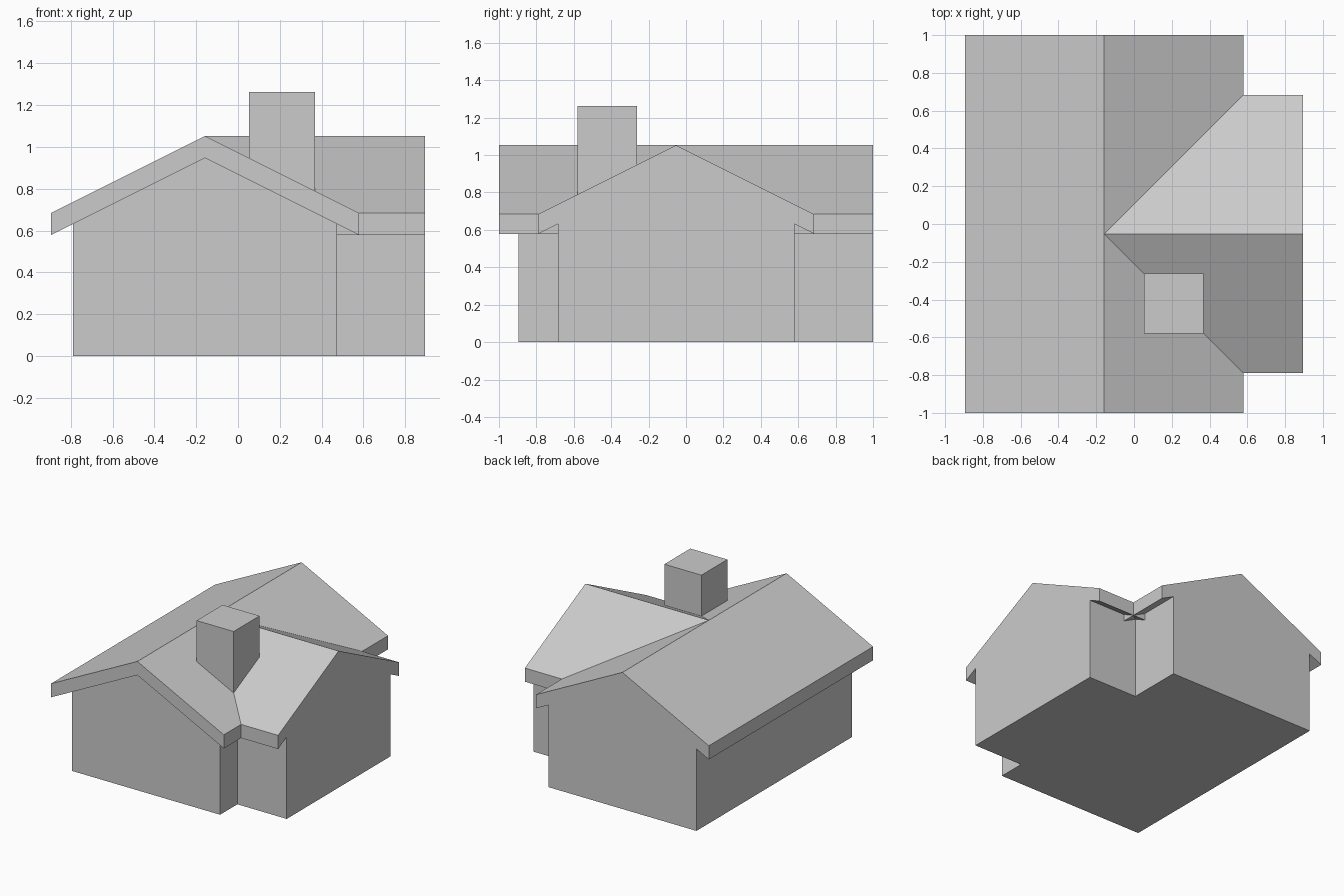
import bpy, bmesh, math
from mathutils import Vector

if "Cube" in bpy.data.objects:
    bpy.data.objects.remove(bpy.data.objects["Cube"])

U = 1 / 19  # building grid unit


def prism(name, profile, start, end, place):
    """Extrude a closed (across, up) profile from start to end along the ridge."""
    bm = bmesh.new()
    face = bm.faces.new([bm.verts.new(Vector(place(a, start, z)) * U) for a, z in profile])
    step = (Vector(place(0, end, 0)) - Vector(place(0, start, 0))) * U
    ext = bmesh.ops.extrude_face_region(bm, geom=[face], use_keep_orig=True)
    moved = [v for v in ext["geom"] if isinstance(v, bmesh.types.BMVert)]
    bmesh.ops.translate(bm, verts=moved, vec=step)
    bmesh.ops.recalc_face_normals(bm, faces=bm.faces)
    mesh = bpy.data.meshes.new(name)
    bm.to_mesh(mesh)
    bm.free()
    obj = bpy.data.objects.new(name, mesh)
    bpy.context.collection.objects.link(obj)
    return obj


def mirrored(half):
    """Complete a profile running from apex to apex by mirroring it."""
    return half + [(-a, z) for a, z in reversed(half) if a]


# Shared gable cross-sections
wall_profile = mirrored([(0, 19), (12, 13), (12, 0)])
roof_profile = mirrored([(0, 20), (14, 13), (14, 11), (0, 18)])


def along_y(a, t, z):
    return (a - 3, t, z)


def along_x(a, t, z):
    return (t, a - 1, z)


# Main block, with a roof overhang at the front
house = prism("house", wall_profile, -17, 19, along_y)
parts = [
    prism("main_roof", roof_profile, -19, 19, along_y),
    # Cross wing on the right
    prism("wing_walls", wall_profile, -3, 17, along_x),
    prism("wing_roof", roof_profile, -3, 17, along_x),
    # Square chimney standing in the valley
    prism("chimney", mirrored([(3, 24), (3, 12)]), -11, -5,
          lambda a, t, z: (a + 4, t, z)),
]

# Fuse the parts into one clean shell
bpy.context.view_layer.objects.active = house
for part in parts:
    mod = house.modifiers.new("join_" + part.name, "BOOLEAN")
    mod.operation = "UNION"
    mod.solver = "EXACT"
    mod.object = part
    bpy.ops.object.modifier_apply(modifier=mod.name)
    bpy.data.objects.remove(part)

# Merge coplanar faces
bm = bmesh.new()
bm.from_mesh(house.data)
bmesh.ops.remove_doubles(bm, verts=bm.verts, dist=1e-5)
bmesh.ops.dissolve_limit(bm, angle_limit=math.radians(1), verts=bm.verts, edges=bm.edges)
bm.to_mesh(house.data)
bm.free()
